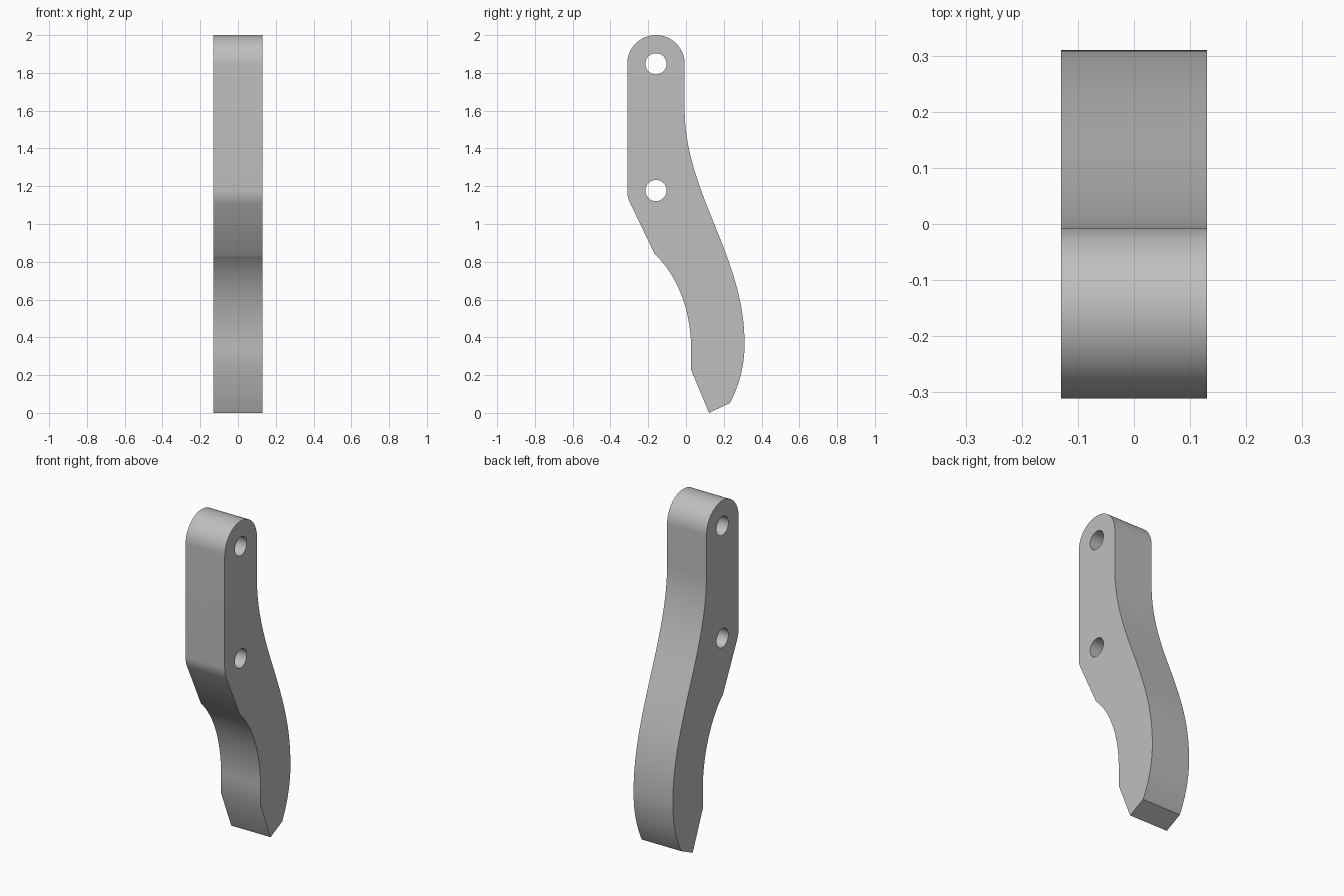
import bpy
from math import radians, sin, cos
from mathutils import Vector
from mathutils.geometry import interpolate_bezier

cube = bpy.data.objects.get("Cube")
if cube:
    bpy.data.objects.remove(cube, do_unlink=True)

HALF_WIDTH = 0.13
AXIS_Y, TOP_Z, LOW_Z = -0.159, 1.848, 1.177
RADIUS, HOLE = 0.152, 0.056


def arc(z, radius, start, end, steps):
    """Points on an arc around a bolt hole, angles in degrees."""
    angles = [radians(start + (end - start) * i / steps) for i in range(steps + 1)]
    return [Vector((AXIS_Y + radius * cos(a), z + radius * sin(a))) for a in angles]


def bezier(*points, steps=20):
    return interpolate_bezier(*[Vector(p) for p in points], steps)


def add_loop(curve, points):
    """Closed outline, skipping repeated points."""
    clean = []
    for p in points:
        if not clean or (p.xy - clean[-1]).length > 1e-4:
            clean.append(p.xy)
    spline = curve.splines.new('POLY')
    spline.points.add(len(clean) - 1)
    for target, p in zip(spline.points, clean):
        target.co = (p.x, p.y, 0, 1)
    spline.use_cyclic_u = True


# Side outline: rounded head, straight front, then the curved lower leg
outline = arc(TOP_Z, RADIUS, 0, 180, 40)
outline += arc(LOW_Z, RADIUS, 180, 207, 8)
outline += bezier((-0.165, 0.84), (-0.045, 0.73), (0.027, 0.54), (0.027, 0.34))
outline += [Vector(p) for p in ((0.027, 0.228), (0.122, 0.0))]
outline += bezier((0.232, 0.052), (0.28, 0.14), (0.31, 0.25), (0.31, 0.36))
outline += bezier((0.31, 0.36), (0.31, 0.58), (0.25, 0.75), (0.16, 0.975))
outline += bezier((0.16, 0.975), (0.08, 1.17), (-0.007, 1.38), (-0.007, 1.6))

curve = bpy.data.curves.new("curved_lever", 'CURVE')
curve.dimensions = '2D'
curve.fill_mode = 'BOTH'
curve.extrude = HALF_WIDTH
add_loop(curve, outline)

# Two bolt holes
for z in (TOP_Z, LOW_Z):
    add_loop(curve, arc(z, HOLE, 0, 354, 59))

# Stand the profile up: drawn x becomes y, drawn y becomes z
lever = bpy.data.objects.new("curved_lever", curve)
bpy.context.collection.objects.link(lever)
lever.rotation_euler = (radians(90), 0, radians(90))
bpy.ops.object.select_all(action='DESELECT')
lever.select_set(True)
bpy.context.view_layer.objects.active = lever
bpy.ops.object.convert(target='MESH')
lever = bpy.context.object
bpy.ops.object.transform_apply(location=False, rotation=True, scale=False)

# Weld the caps to the walls so the solid is closed
bpy.ops.object.mode_set(mode='EDIT')
bpy.ops.mesh.select_all(action='SELECT')
bpy.ops.mesh.remove_doubles(threshold=0.0001)
bpy.ops.mesh.normals_make_consistent(inside=False)
bpy.ops.object.mode_set(mode='OBJECT')
bpy.ops.object.shade_smooth_by_angle(angle=radians(32))

# Plain grey finish
grey = bpy.data.materials.new("plain_grey")
grey.use_nodes = True
colour = (0.52, 0.52, 0.52, 1)
grey.diffuse_color = colour
grey.node_tree.nodes["Principled BSDF"].inputs["Base Color"].default_value = colour
lever.data.materials.clear()
lever.data.materials.append(grey)
